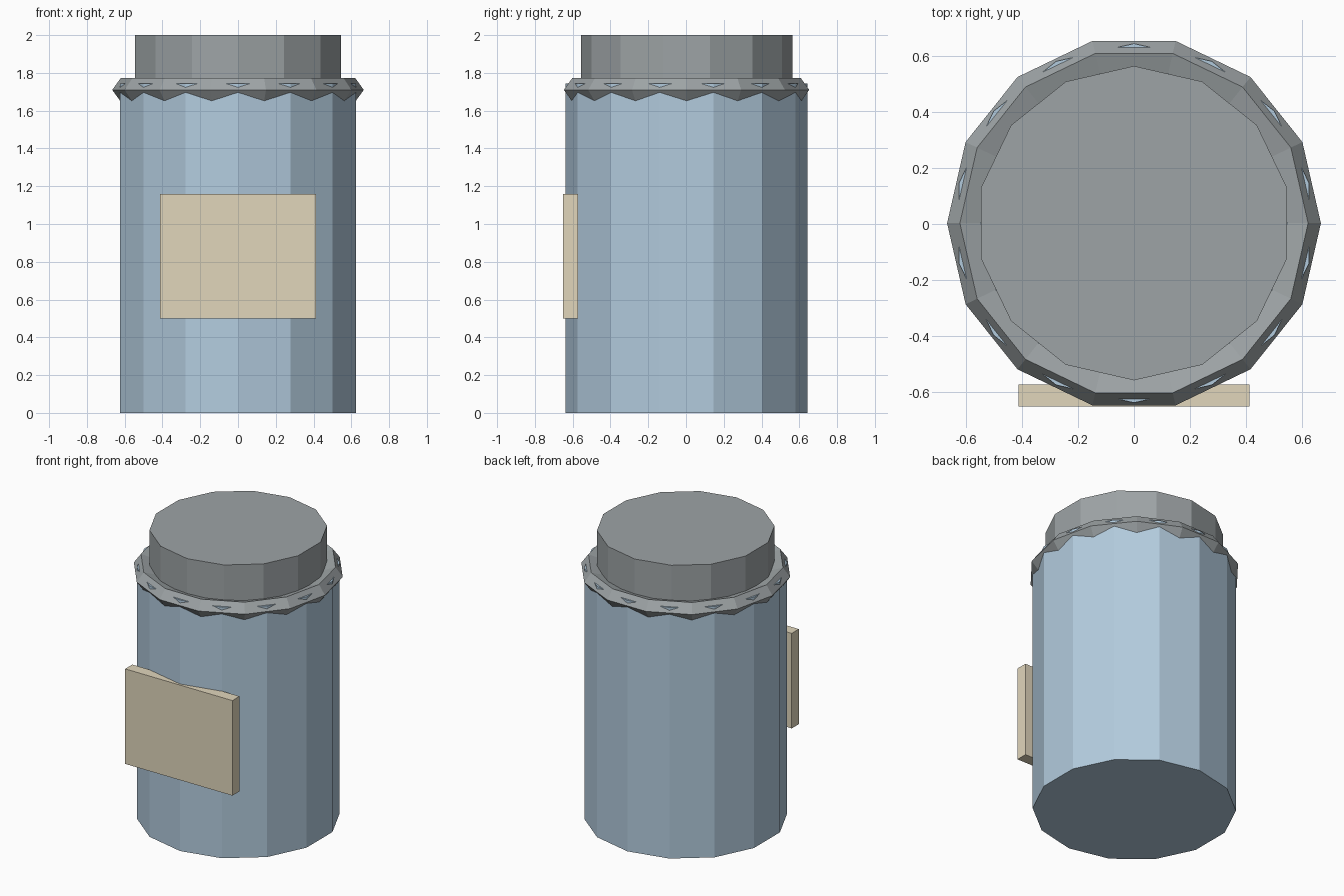
import bpy, bmesh
from math import pi, sin, cos, tau

SIDES = 14
CENTRE_Y = 0.003

cube = bpy.data.objects.get("Cube")
if cube:
    bpy.data.objects.remove(cube, do_unlink=True)


def material(name, rgb):
    mat = bpy.data.materials.new(name)
    mat.use_nodes = True
    mat.diffuse_color = (*rgb, 1)
    mat.node_tree.nodes["Principled BSDF"].inputs["Base Color"].default_value = (*rgb, 1)
    return mat


def finish(bm, name, mat):
    bmesh.ops.recalc_face_normals(bm, faces=bm.faces)
    mesh = bpy.data.meshes.new(name)
    bm.to_mesh(mesh)
    bm.free()
    mesh.materials.append(mat)
    obj = bpy.data.objects.new(name, mesh)
    bpy.context.collection.objects.link(obj)
    return obj


def ring_of_verts(bm, radius, z, start):
    angles = [start + tau * i / SIDES for i in range(SIDES)]
    return [bm.verts.new((radius * cos(a), radius * sin(a) + CENTRE_Y, z)) for a in angles]


def bridge(bm, a, b):
    for i in range(SIDES):
        j = (i + 1) % SIDES
        bm.faces.new((a[i], a[j], b[j], b[i]))


def prism(name, radius, bottom, top, mat):
    # corners lie on the front and back centre line
    bm = bmesh.new()
    low = ring_of_verts(bm, radius, bottom, pi / 2)
    high = ring_of_verts(bm, radius, top, pi / 2)
    bridge(bm, low, high)
    bm.faces.new(low)
    bm.faces.new(high)
    return finish(bm, name, mat)


def torus(name, major, minor, z, section_sides, mat):
    # corners lie on the left and right centre line
    bm = bmesh.new()
    steps = [tau * k / section_sides for k in range(section_sides)]
    loops = [ring_of_verts(bm, major + minor * cos(t), z + minor * sin(t), 0) for t in steps]
    for k, loop in enumerate(loops):
        bridge(bm, loop, loops[(k + 1) % section_sides])
    return finish(bm, name, mat)


def box(name, centre, size, mat):
    bm = bmesh.new()
    bmesh.ops.create_cube(bm, size=1)
    bmesh.ops.scale(bm, vec=size, verts=bm.verts)
    bmesh.ops.translate(bm, vec=centre, verts=bm.verts)
    return finish(bm, name, mat)


blue = material("pale blue glass", (0.45, 0.60, 0.73))
grey = material("lid grey", (0.34, 0.37, 0.38))
cream = material("label cream", (0.75, 0.67, 0.50))

# Jar body, lid and the faceted collar between them
prism("jar_body", 0.64, 0, 1.743, blue)
prism("lid", 0.56, 1.70, 2, grey)
torus("collar_ring", 0.6, 0.066, 1.71, 5, grey)

# Label block on the front
box("front_label", (0, -0.611, 0.83), (0.824, 0.078, 0.66), cream)
